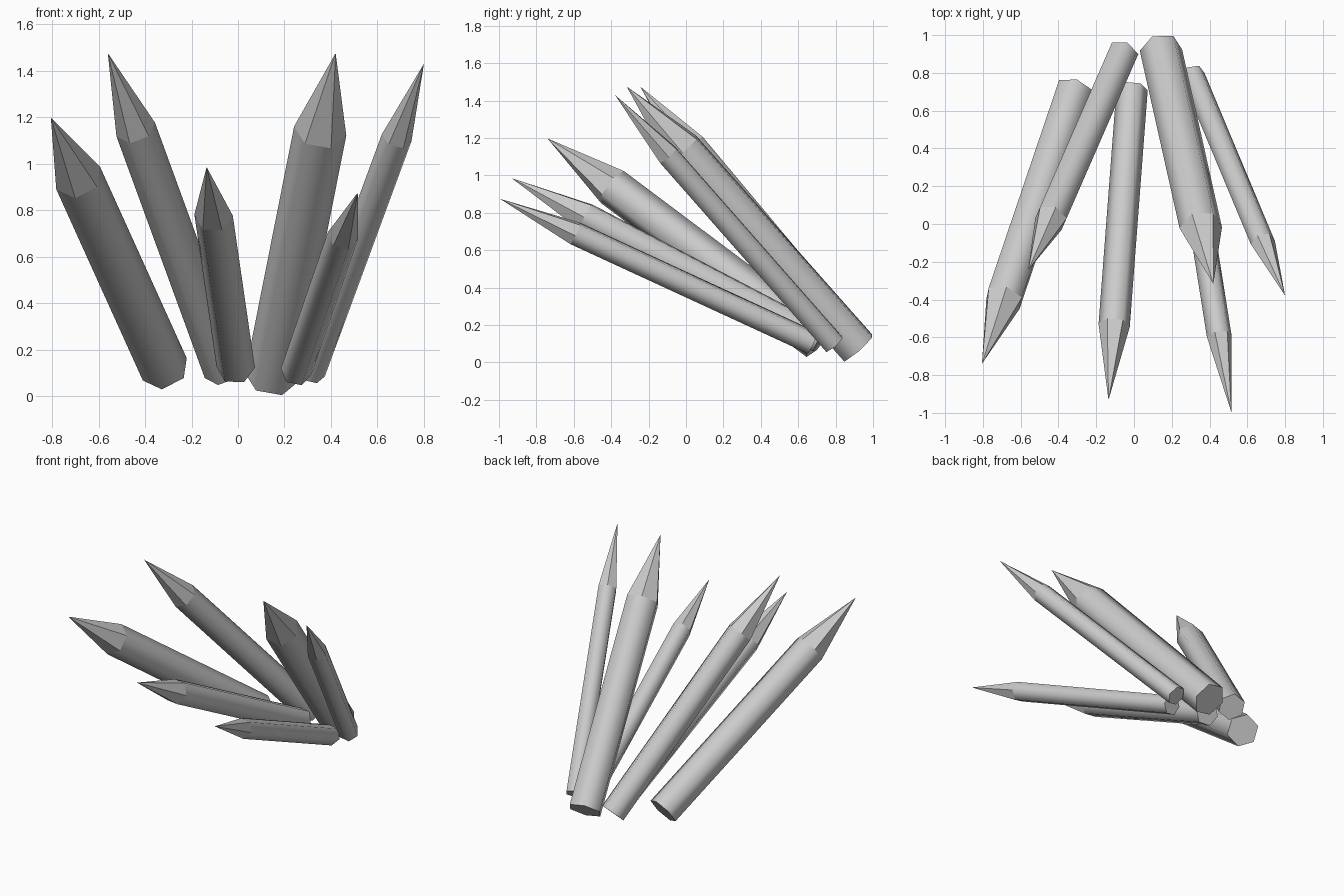
import bpy, bmesh, math
from mathutils import Vector

if "Cube" in bpy.data.objects:
    bpy.data.objects.remove(bpy.data.objects["Cube"])

grey = bpy.data.materials.new("plain grey")
grey.diffuse_color = (0.6, 0.6, 0.6, 1)
grey.use_nodes = True
grey.node_tree.nodes["Principled BSDF"].inputs["Base Color"].default_value = grey.diffuse_color
SHOULDER = 0.76  # fraction of the length where the point begins


def spike(name, base, tip, radius, phase):
    """Hexagonal stake: smooth shaft, flat faceted point, flat end cap."""
    base, tip = Vector(base), Vector(tip)
    axis = (tip - base).normalized()
    flat = Vector((axis.x, axis.y, 0)).normalized()
    u = Vector((-flat.y, flat.x, 0))
    v = flat * axis.z - Vector((0, 0, math.hypot(axis.x, axis.y)))
    bm = bmesh.new()

    def ring(centre):
        angles = [math.radians(phase + 60 * k) for k in range(6)]
        return [bm.verts.new(centre + radius * (math.cos(a) * u + math.sin(a) * v))
                for a in angles]

    low, high = ring(base), ring(base.lerp(tip, SHOULDER))
    point = bm.verts.new(tip)
    bm.faces.new(low)
    for k in range(6):
        n = (k + 1) % 6
        bm.faces.new((low[k], low[n], high[n], high[k])).smooth = True
        bm.faces.new((high[k], high[n], point))
    bmesh.ops.recalc_face_normals(bm, faces=bm.faces)
    # keep the cap and the shoulder crisp, the shaft rounded
    for e in bm.edges:
        e.smooth = all(f.smooth for f in e.link_faces)
    mesh = bpy.data.meshes.new(name)
    bm.to_mesh(mesh)
    bm.free()
    mesh.materials.append(grey)
    obj = bpy.data.objects.new(name, mesh)
    bpy.context.collection.objects.link(obj)


# fan of six stakes: base centre, tip, radius, roll
spike("far_left_spike", (-0.315, 0.705, 0.115), (-0.805, -0.74, 1.197), 0.106, 26)
spike("tall_left_spike", (-0.06, 0.90, 0.107), (-0.56, -0.245, 1.475), 0.088, 30)
spike("low_middle_spike", (-0.01, 0.715, 0.125), (-0.135, -0.932, 0.985), 0.083, 2)
spike("tall_thick_spike", (0.143, 0.92, 0.078), (0.42, -0.317, 1.475), 0.114, 15)
spike("far_right_spike", (0.31, 0.79, 0.10), (0.80, -0.38, 1.43), 0.066, 20)
spike("low_right_spike", (0.25, 0.675, 0.105), (0.515, -0.995, 0.875), 0.067, 13)
